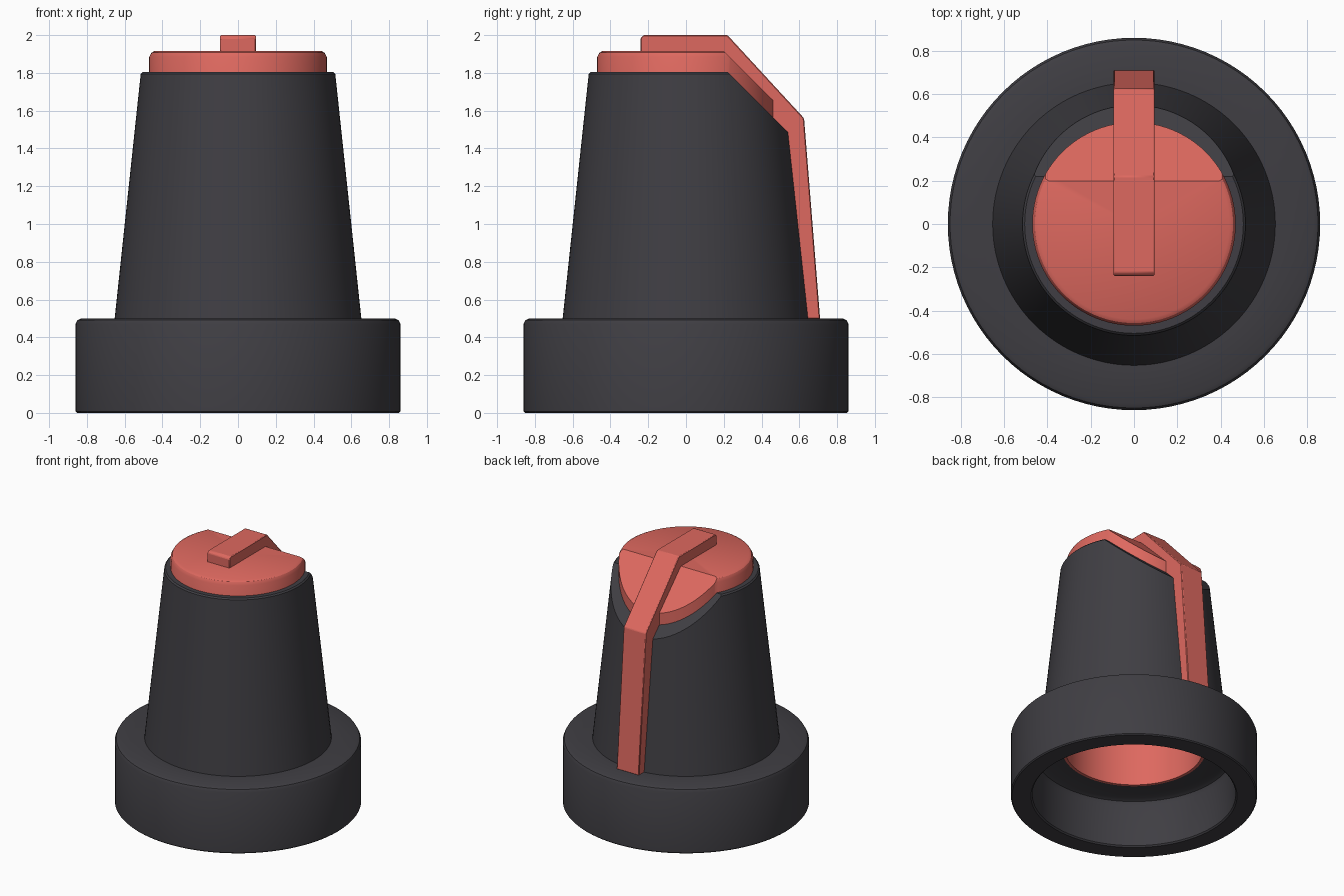
import bpy, bmesh, math
from mathutils import Vector

cube = bpy.data.objects.get("Cube")
if cube:
    bpy.data.objects.remove(cube, do_unlink=True)


def material(name, rgb):
    m = bpy.data.materials.new(name)
    m.use_nodes = True
    m.diffuse_color = (*rgb, 1)
    bsdf = m.node_tree.nodes["Principled BSDF"]
    bsdf.inputs["Base Color"].default_value = (*rgb, 1)
    bsdf.inputs["Roughness"].default_value = 0.6
    return m


charcoal = material("charcoal plastic", (0.050, 0.048, 0.056))
coral = material("coral red plastic", (0.73, 0.14, 0.115))


def finish(name, bm, mat):
    bmesh.ops.recalc_face_normals(bm, faces=bm.faces)
    mesh = bpy.data.meshes.new(name)
    bm.to_mesh(mesh)
    bm.free()
    mesh.materials.append(mat)
    ob = bpy.data.objects.new(name, mesh)
    bpy.context.collection.objects.link(ob)
    bpy.ops.object.select_all(action='DESELECT')
    ob.select_set(True)
    bpy.context.view_layer.objects.active = ob
    bpy.ops.object.shade_smooth_by_angle(angle=math.radians(32))
    return ob


def revolve(name, profile, mat, closed=False, slope=None, steps=96):
    """Spin an (r, z) profile about z; slope cuts away everything with y + z > slope."""
    bm = bmesh.new()
    verts = [bm.verts.new((0, -r, z)) for r, z in profile]
    ends = verts[1:] + verts[:1] if closed else verts[1:]
    edges = [bm.edges.new(pair) for pair in zip(verts, ends)]
    bmesh.ops.spin(bm, geom=verts + edges, cent=(0, 0, 0), axis=(0, 0, 1),
                   angle=math.tau, steps=steps)
    bmesh.ops.remove_doubles(bm, verts=bm.verts, dist=1e-5)
    if slope:
        cut = bmesh.ops.bisect_plane(
            bm, geom=bm.verts[:] + bm.edges[:] + bm.faces[:], dist=1e-5,
            plane_co=(0, 0, slope), plane_no=Vector((0, 1, 1)).normalized(),
            clear_outer=True)
        rim = [e for e in cut["geom_cut"] if isinstance(e, bmesh.types.BMEdge)]
        bmesh.ops.contextual_create(bm, geom=rim)
    return finish(name, bm, mat)


# Tapered grip with a slanted back, standing on a flanged skirt with a hollow underside
grip = [(0, 1.805), (0.505, 1.805), (0.515, 1.795), (0.653, 0.5)]
skirt = [(0.83, 0.5), (0.85, 0.491), (0.86, 0.47), (0.86, 0.008), (0.852, 0)]
hollow = [(0.72, 0), (0.71, 0.01), (0.71, 0.33), (0.698, 0.358), (0.67, 0.37),
          (0.49, 0.37), (0.49, 1.35), (0, 1.35)]
revolve("knob_body", grip + skirt + hollow, charcoal, slope=2.025)

# Raised cap set into the slanted top
revolve("top_cap", [(0, 1.917), (0.44, 1.917), (0.458, 1.907), (0.47, 1.885),
                    (0.47, 1.45), (0, 1.45)], coral, slope=2.115)

# Lining of the socket underneath
revolve("socket_lining", [(0, 1.33), (0.48, 1.33), (0.48, 0.367), (0.5, 0.367),
                          (0.5, 1.36), (0, 1.36)], coral)

# Pointer bar folding over the top and running down the back
side = [(-0.24, 1.85), (-0.24, 1.985), (-0.225, 2.0), (0.22, 2.0), (0.625, 1.56),
        (0.71, 0.497), (0.6, 0.497), (0.5, 1.45), (0.18, 1.85)]
bm = bmesh.new()
face = bm.faces.new([bm.verts.new((-0.095, y, z)) for y, z in side])
extruded = bmesh.ops.extrude_face_region(bm, geom=[face])["geom"]
bmesh.ops.translate(bm, vec=(0.19, 0, 0),
                    verts=[v for v in extruded if isinstance(v, bmesh.types.BMVert)])
pointer = finish("pointer_bar", bm, coral)
bevel = pointer.modifiers.new("edge softening", 'BEVEL')
bevel.width = 0.005
bevel.segments = 1
